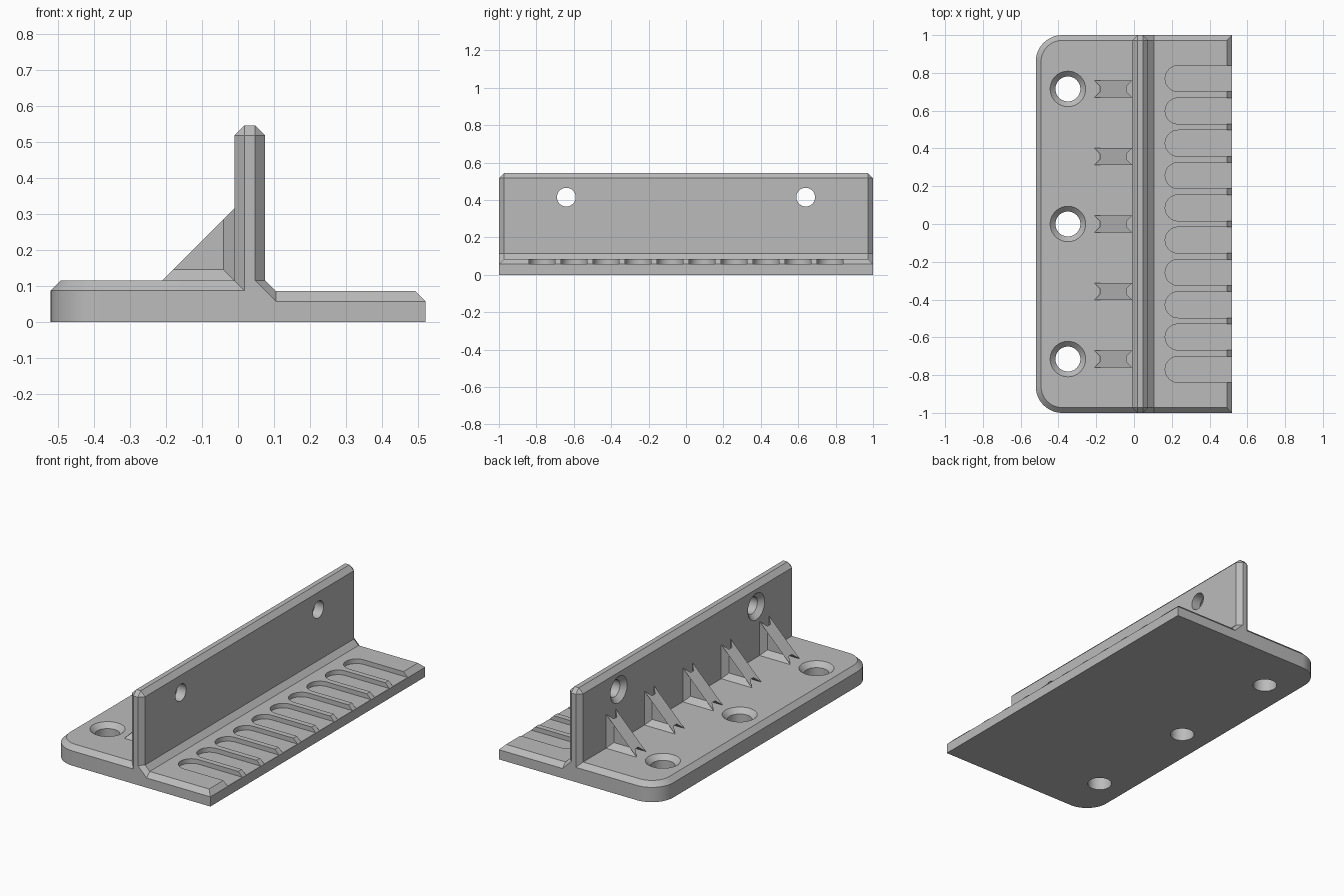
import bpy, bmesh, math
from mathutils import Matrix, Vector

cube = bpy.data.objects.get("Cube")
if cube:
    bpy.data.objects.remove(cube, do_unlink=True)

C = 0.028                                  # chamfer shared by every edge
HALF_W, PLATE_H, LEDGE_H = 0.52, 0.115, 0.085
WALL_L, WALL_R, WALL_TOP = -0.01, 0.075, 0.545

grey = bpy.data.materials.new("neutral grey")
grey.use_nodes = True
grey.diffuse_color = (0.5, 0.5, 0.5, 1)
grey.node_tree.nodes["Principled BSDF"].inputs["Base Color"].default_value = (0.5, 0.5, 0.5, 1)


def loft(bm, rings):
    """Skin a stack of equal-sized rings and cap both ends."""
    rows = [[bm.verts.new(p) for p in ring] for ring in rings]
    n = len(rows[0])
    for a, b in zip(rows, rows[1:]):
        for i in range(n):
            j = (i + 1) % n
            bm.faces.new((a[i], a[j], b[j], b[i]))
    bm.faces.new(rows[0])
    bm.faces.new(rows[-1])


def finish(bm, name):
    bmesh.ops.remove_doubles(bm, verts=bm.verts, dist=1e-5)
    bmesh.ops.recalc_face_normals(bm, faces=bm.faces)
    mesh = bpy.data.meshes.new(name)
    bm.to_mesh(mesh)
    bm.free()
    mesh.materials.append(grey)
    obj = bpy.data.objects.new(name, mesh)
    bpy.context.collection.objects.link(obj)
    return obj


def activate(obj):
    bpy.ops.object.select_all(action='DESELECT')
    obj.select_set(True)
    bpy.context.view_layer.objects.active = obj


def cut(obj, cutter):
    """Subtract the cutter, then discard it."""
    cutter.hide_render = True
    mod = obj.modifiers.new("cut", 'BOOLEAN')
    mod.operation, mod.solver, mod.object = 'DIFFERENCE', 'EXACT', cutter
    activate(obj)
    bpy.ops.object.modifier_apply(modifier=mod.name)
    bpy.data.objects.remove(cutter, do_unlink=True)


def smooth(obj):
    activate(obj)
    bpy.ops.object.shade_smooth_by_angle(angle=math.radians(25))


def arc(cx, cy, r, start, end, steps):
    angles = [math.radians(start + (end - start) * i / steps) for i in range(steps + 1)]
    return [(cx + r * math.cos(a), cy + r * math.sin(a)) for a in angles]


def countersink(bm, r, matrix):
    """Screw hole tool: the surface lies at local z = 0, opening upward."""
    steps = [(-0.3, r), (-C, r), (0, r + C), (0.1, r + C)]
    loft(bm, [[matrix @ Vector((x, y, z)) for x, y in arc(0, 0, rad, 0, 352.5, 47)]
              for z, rad in steps])


# Mounting plate: rounded outer corners and chamfered top rim
def plate_ring(inset, z):
    r, x, y = 0.14, -HALF_W + 0.14, 1 - 0.14
    pts = [(0.02, 1 - inset)] + arc(x, y, r - inset, 90, 180, 12)
    pts += arc(x, -y, r - inset, 180, 270, 12) + [(0.02, inset - 1)]
    return [(px, py, z) for px, py in pts]


bm = bmesh.new()
loft(bm, [plate_ring(0, 0), plate_ring(0, PLATE_H - C), plate_ring(C, PLATE_H)])
plate = finish(bm, "mounting_plate")

# Countersunk screw holes in the plate
bm = bmesh.new()
for y in (-0.715, 0, 0.715):
    countersink(bm, 0.066, Matrix.Translation((-0.35, y, PLATE_H)))
cut(plate, finish(bm, "plate_hole_cutter"))
smooth(plate)

# Upright wall and ledge: one section, with a reduced section at each end
T, B = WALL_TOP - C, LEDGE_H - C
main = [(WALL_L, 0), (WALL_L, T), (WALL_L + C, WALL_TOP), (WALL_R - C, WALL_TOP),
        (WALL_R, T), (WALL_R, LEDGE_H + 0.03), (WALL_R + 0.03, LEDGE_H),
        (HALF_W - C, LEDGE_H), (HALF_W, B), (HALF_W, 0)]
end = [(WALL_L + C, 0), (WALL_L + C, T), (WALL_L + C, T), (WALL_R - C, T),
       (WALL_R - C, T), (WALL_R - C, LEDGE_H + 0.03), (WALL_R + 0.03, B),
       (HALF_W, B), (HALF_W, B), (HALF_W, 0)]
bm = bmesh.new()
loft(bm, [[(x, y, z) for x, z in sec]
          for sec, y in ((end, -1), (main, C - 1), (main, 1 - C), (end, 1))])
wall = finish(bm, "wall_and_ledge")

# Round-ended slots, open at the outer edge of the ledge
bm = bmesh.new()
for i in range(10):
    y, r = (i - 4.5) * 0.171, 0.069
    outline = arc(0.165 + r, y, r, 90, 270, 20) + [(0.7, y - r), (0.7, y + r)]
    loft(bm, [[(px, py, z) for px, py in outline] for z in (B + 0.001, 0.2)])
cut(wall, finish(bm, "slot_cutter"))

# Countersunk holes through the wall, opening toward the plate
bm = bmesh.new()
for y in (-0.64, 0.64):
    countersink(bm, 0.05, Matrix.Translation((WALL_L, y, 0.415)) @ Matrix.Rotation(-math.pi / 2, 4, 'Y'))
cut(wall, finish(bm, "wall_hole_cutter"))
smooth(wall)

# Triangular gussets, flared where they meet the plate and the wall
SIZE, FLARE, THIN = 0.2, 0.03, 0.014


def triangle(gap, y):
    x, z, leg = WALL_L - gap, PLATE_H + gap, SIZE - 2 * gap
    return [(x - leg, y, z), (x, y, z), (x, y, z + leg)]


for i in range(5):
    y = (i - 2) * 0.3575
    bm = bmesh.new()
    sections = [triangle(0, y - THIN - FLARE), triangle(FLARE, y - THIN),
                triangle(FLARE, y + THIN), triangle(0, y + THIN + FLARE)]
    rows = [[bm.verts.new(p) for p in s] for s in sections]
    for a, b in ((rows[0], rows[1]), (rows[3], rows[2])):
        bm.faces.new((a[0], a[1], b[1], b[0]))     # foot flare
        bm.faces.new((a[1], a[2], b[2], b[1]))     # wall flare
        bm.faces.new(b)                            # side web
    bm.faces.new([r[0] for r in rows] + [r[2] for r in reversed(rows)])   # sloping edge
    p, q = rows[0], rows[3]
    bm.faces.new((p[0], p[1], q[1], q[0]))         # underside
    bm.faces.new((p[1], p[2], q[2], q[1]))         # back
    finish(bm, f"gusset_{i + 1}")
